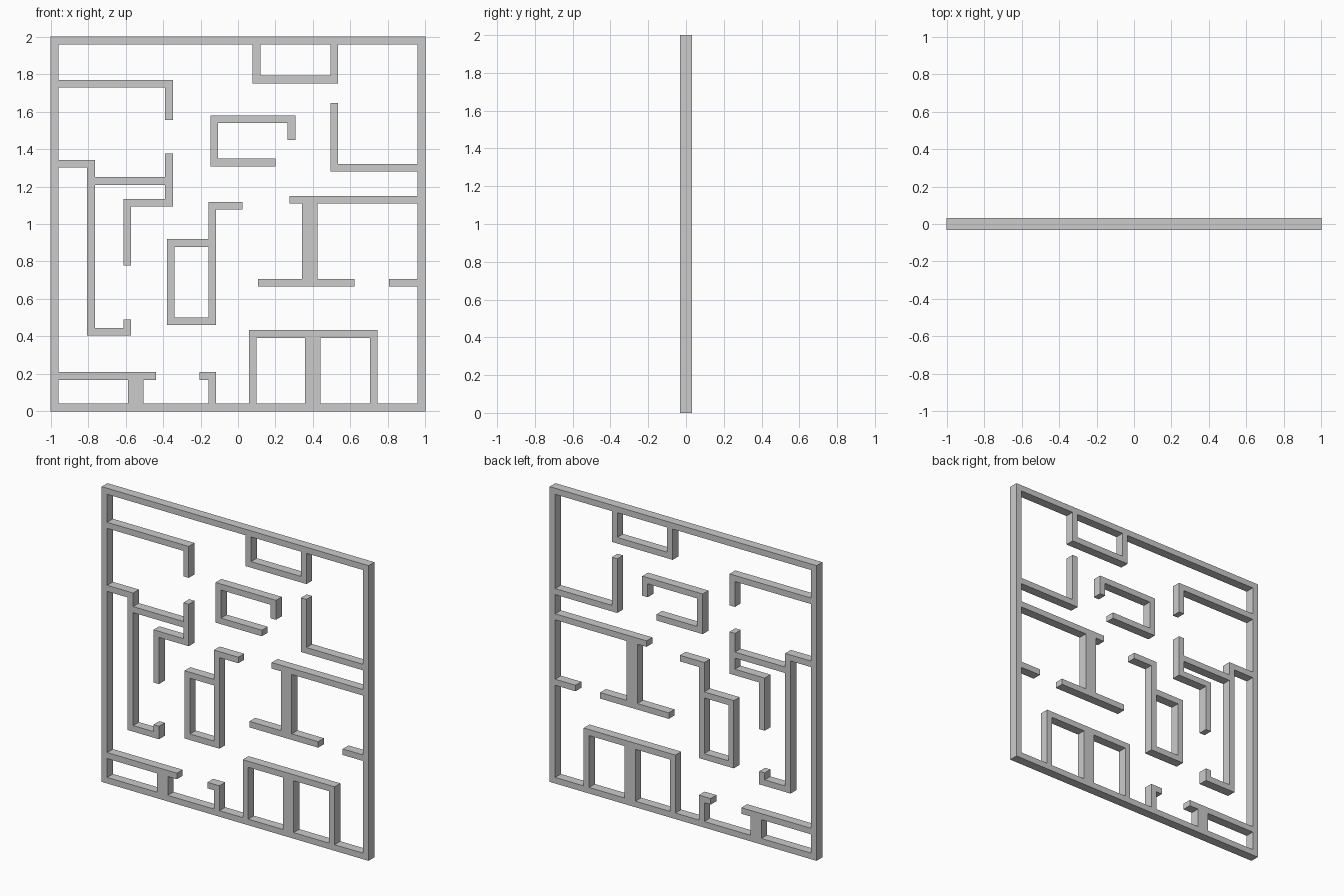
import bpy, bmesh

if "Cube" in bpy.data.objects:
    bpy.data.objects.remove(bpy.data.objects["Cube"])

H = 0.0205            # half the wall thickness
D = 0.031             # half the panel depth
E = 1 - H             # centre line of the side walls
B, T = H, 2 - H       # centre lines of the bottom and top walls


def wall_rects(path, half=H):
    """Rectangles (x0, x1, z0, z1) covering an axis-aligned centre line."""
    rects = []
    for (xa, za), (xb, zb) in zip(path, path[1:]):
        ex, ez = (half, H) if xa == xb else (H, half)
        r = (min(xa, xb) - ex, max(xa, xb) + ex, min(za, zb) - ez, max(za, zb) + ez)
        rects.append(tuple(round(v, 4) for v in r))
    return rects


def build(name, paths, wide=()):
    """Merge all walls into one clean outline and extrude it in depth."""
    rects = [r for p in paths for r in wall_rects(p)]
    rects += [r for p in wide for r in wall_rects(p, 2 * H)]
    xs = sorted({v for r in rects for v in r[:2]})
    zs = sorted({v for r in rects for v in r[2:]})
    bm = bmesh.new()
    grid = {}

    def vert(i, j):
        if (i, j) not in grid:
            grid[i, j] = bm.verts.new((xs[i], -D, zs[j]))
        return grid[i, j]

    for i in range(len(xs) - 1):
        for j in range(len(zs) - 1):
            cx, cz = (xs[i] + xs[i + 1]) / 2, (zs[j] + zs[j + 1]) / 2
            if any(r[0] < cx < r[1] and r[2] < cz < r[3] for r in rects):
                bm.faces.new([vert(i, j), vert(i + 1, j), vert(i + 1, j + 1), vert(i, j + 1)])

    ext = bmesh.ops.extrude_face_region(bm, geom=bm.faces[:], use_keep_orig=True)
    moved = [g for g in ext["geom"] if isinstance(g, bmesh.types.BMVert)]
    bmesh.ops.translate(bm, verts=moved, vec=(0, 2 * D, 0))
    bmesh.ops.recalc_face_normals(bm, faces=bm.faces[:])
    bmesh.ops.dissolve_limit(bm, angle_limit=0.01, verts=bm.verts[:], edges=bm.edges[:])
    mesh = bpy.data.meshes.new(name)
    bm.to_mesh(mesh)
    bm.free()
    obj = bpy.data.objects.new(name, mesh)
    bpy.context.collection.objects.link(obj)
    return obj


# Outer frame with every wall attached to it
build("frame_and_walls", [
    [(-E, B), (E, B), (E, T), (-E, T), (-E, B)],
    # upper left hook
    [(-E, 1.749), (-.368, 1.749), (-.368, 1.577)],
    # box under the top edge
    [(.099, T), (.099, 1.771), (.514, 1.771), (.514, T)],
    # upper right corner wall
    [(E, 1.3), (.514, 1.3), (.514, 1.626)],
    # long left wall and its branch
    [(-E, 1.322), (-.785, 1.322), (-.785, .424), (-.591, .424), (-.591, .471)],
    [(-.785, 1.23), (-.368, 1.23)],
    [(-.368, 1.357), (-.368, 1.114), (-.591, 1.114), (-.591, .798)],
    # right shelf, foot and stub
    [(E, 1.129), (.295, 1.129)],
    [(.128, .686), (.602, .686)],
    [(.827, .686), (E, .686)],
    # lower left shelf and hooked stub
    [(-E, .189), (-.457, .189)],
    [(-.186, .189), (-.138, .189), (-.138, B)],
    # double box on the bottom edge
    [(.078, B), (.078, .413), (.725, .413), (.725, B)],
], wide=[
    [(.3835, 1.129), (.3835, .686)],
    [(-.5455, .189), (-.5455, B)],
    [(.3985, .413), (.3985, B)],
])

# Free-standing pieces in the middle
build("upper_island", [
    [(.18, 1.328), (-.126, 1.328), (-.126, 1.559), (.286, 1.559), (.286, 1.468)]])
build("lower_island", [
    [(.004, 1.098), (-.138, 1.098), (-.138, .481), (-.359, .481), (-.359, .899), (-.138, .899)]])
